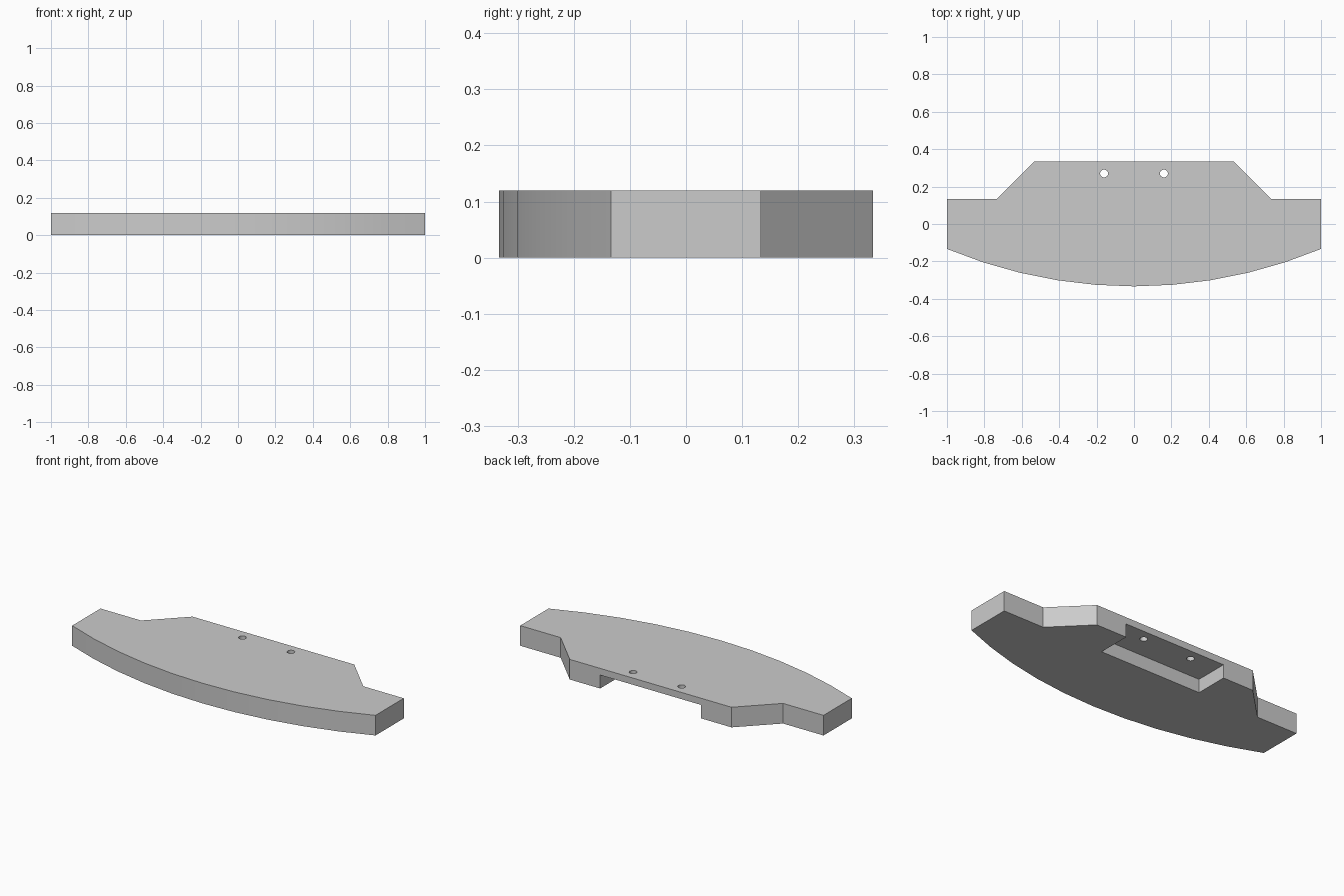
import bpy, bmesh, math

if "Cube" in bpy.data.objects:
    bpy.data.objects.remove(bpy.data.objects["Cube"])

H = 0.12


def prism(name, pts, z0, z1):
    """Extrude a counter-clockwise outline between two heights."""
    bm = bmesh.new()
    face = bm.faces.new([bm.verts.new((x, y, z0)) for x, y in pts])
    top = bmesh.ops.extrude_face_region(bm, geom=[face])["geom"]
    bmesh.ops.translate(bm, vec=(0, 0, z1 - z0),
                        verts=[v for v in top if isinstance(v, bmesh.types.BMVert)])
    bmesh.ops.recalc_face_normals(bm, faces=bm.faces)
    mesh = bpy.data.meshes.new(name)
    bm.to_mesh(mesh)
    bm.free()
    ob = bpy.data.objects.new(name, mesh)
    bpy.context.collection.objects.link(ob)
    return ob


def cut(target, cutter):
    cutter.hide_render = True
    cutter.hide_set(True)
    mod = target.modifiers.new(cutter.name, "BOOLEAN")
    mod.operation = "DIFFERENCE"
    mod.solver = "EXACT"
    mod.object = cutter


# Plate outline: shallow front arc, straight ends, raised back with slanted corners
R = 2.6
half = math.asin(1 / R)
arc = []
for i in range(11):
    a = -half + 2 * half * i / 10
    arc.append((R * math.sin(a), -0.3333 + R * (1 - math.cos(a))))
back = [(1, 0.1333), (0.7333, 0.1333), (0.5333, 0.3333)]
outline = arc + back + [(-x, y) for x, y in reversed(back)]
plate = prism("curved_plate", outline, 0, H)

# Pocket underneath, open at the back
pocket = prism("pocket_cutter",
               [(-0.333, 0.1333), (0.333, 0.1333), (0.333, 0.5), (-0.333, 0.5)],
               -0.1, 0.08)
cut(plate, pocket)

# Two screw holes through the thin flange
for side, label in ((-1, "left"), (1, "right")):
    ring = [(side * 0.16 + 0.021 * math.cos(k * math.tau / 24),
             0.27 + 0.021 * math.sin(k * math.tau / 24)) for k in range(24)]
    cut(plate, prism(f"{label}_hole_cutter", ring, 0.02, 0.2))

# Apply the cuts, then smooth the arc and holes
bpy.context.view_layer.objects.active = plate
plate.select_set(True)
for mod in list(plate.modifiers):
    bpy.ops.object.modifier_apply(modifier=mod.name)
bpy.ops.object.shade_smooth_by_angle(angle=math.radians(20))
